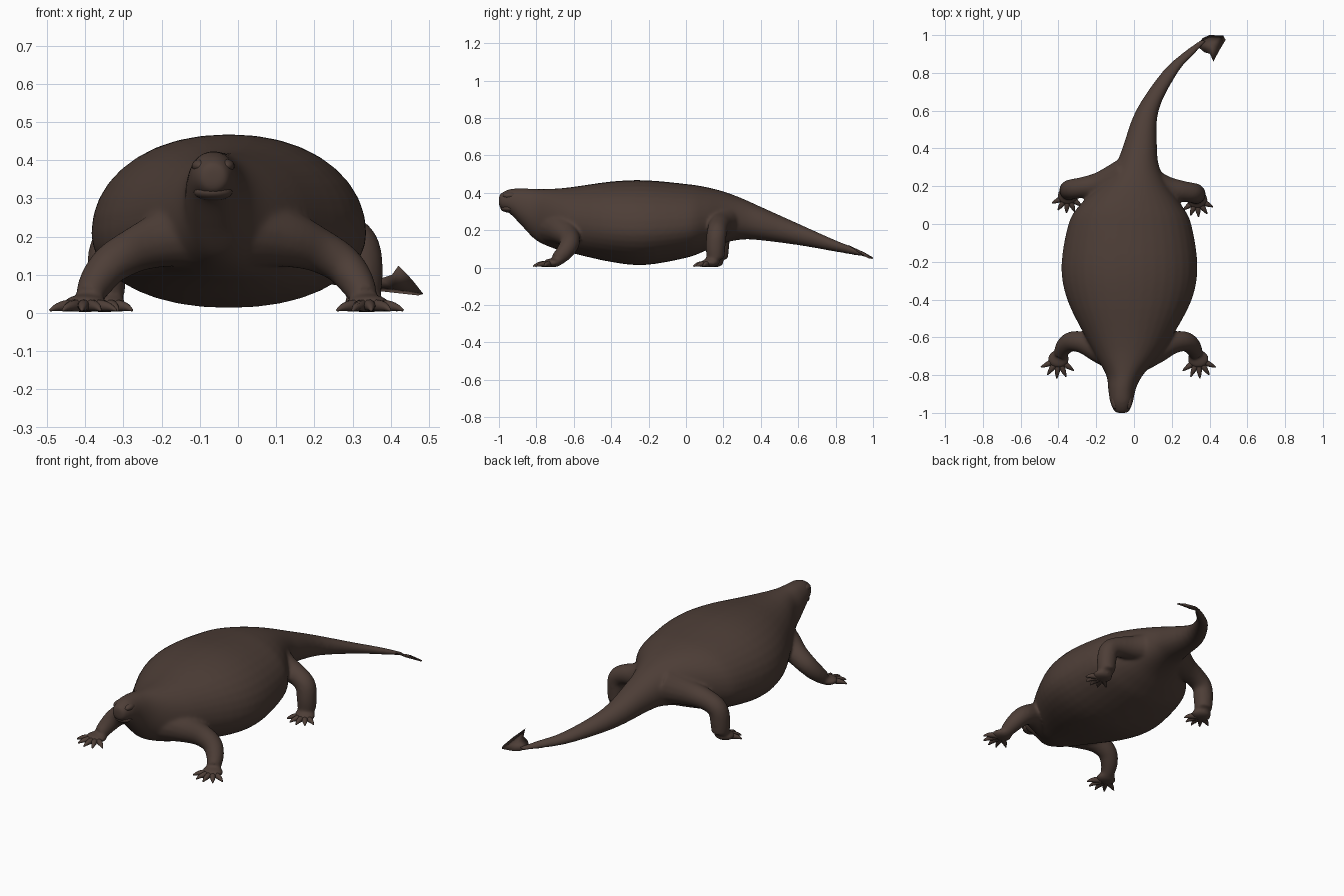
import bpy, bmesh, math
from mathutils import Vector

if "Cube" in bpy.data.objects:
    bpy.data.objects.remove(bpy.data.objects["Cube"])

skin = bpy.data.materials.new("dark brown hide")
skin.use_nodes = True
colour = (0.075, 0.048, 0.038, 1)
skin.diffuse_color = colour
skin.node_tree.nodes["Principled BSDF"].inputs["Base Color"].default_value = colour


def spline(rows, steps):
    """Smooth interpolation through rows of values."""
    out = []
    for i in range(len(rows) - 1):
        a, b, c, d = (rows[min(max(i + k, 0), len(rows) - 1)] for k in (-1, 0, 1, 2))
        for s in range(steps):
            t = s / steps
            out.append([q + t / 2 * (r - p + t * (2 * p - 5 * q + 4 * r - w + t * (3 * (q - r) + w - p)))
                        for p, q, r, w in zip(a, b, c, d)])
    return out + [list(rows[-1])]


def loft(bm, rings):
    loops = [[bm.verts.new(p) for p in ring] for ring in rings]
    for lo, hi in zip(loops, loops[1:]):
        for i in range(len(lo)):
            j = (i + 1) % len(lo)
            bm.faces.new((lo[i], lo[j], hi[j], hi[i]))
    bm.faces.new(loops[0][::-1])
    bm.faces.new(loops[-1])


def tube(bm, rows, steps=5, sides=16):
    """Tapered limb through rows of x, y, z, radius."""
    rows = spline(rows, steps)
    rings = []
    for i, (x, y, z, r) in enumerate(rows):
        tangent = Vector(rows[min(i + 1, len(rows) - 1)][:3]) - Vector(rows[max(i - 1, 0)][:3])
        u = tangent.cross(Vector((0.3, 1, 0.2))).normalized()
        v = tangent.cross(u).normalized()
        angles = [math.tau * k / sides for k in range(sides)]
        rings.append([Vector((x, y, z)) + r * (math.cos(a) * u + math.sin(a) * v) for a in angles])
    loft(bm, rings)


def ball(bm, centre, size):
    made = bmesh.ops.create_uvsphere(bm, u_segments=20, v_segments=12, radius=1)
    bmesh.ops.scale(bm, vec=size, verts=made["verts"])
    bmesh.ops.translate(bm, vec=centre, verts=made["verts"])


def finish(bm, name):
    bmesh.ops.recalc_face_normals(bm, faces=bm.faces)
    mesh = bpy.data.meshes.new(name)
    bm.to_mesh(mesh)
    bm.free()
    mesh.materials.append(skin)
    mesh.shade_smooth()
    obj = bpy.data.objects.new(name, mesh)
    bpy.context.collection.objects.link(obj)
    return obj


# Trunk from muzzle to tail end: y, middle x, half width, bottom z, top z
trunk = [
    (-1, -.065, .03, .33, .385), (-.985, -.065, .043, .312, .4), (-.94, -.066, .061, .287, .42),
    (-.87, -.063, .074, .215, .424), (-.8, -.05, .097, .145, .42), (-.7, -.035, .167, .1, .422),
    (-.6, -.028, .228, .075, .432), (-.4, -.024, .33, .03, .46), (-.22, -.024, .36, .014, .467),
    (0, -.022, .325, .052, .447), (.1, -.018, .27, .088, .432), (.2, -.003, .185, .13, .407),
    (.3, .015, .12, .15, .37), (.4, .03, .092, .146, .325), (.6, .07, .06, .12, .235),
    (.8, .188, .043, .085, .146), (.9, .285, .035, .067, .107), (.975, .372, .02, .055, .073)]
bm = bmesh.new()
rings = []
for y, x, w, lo, hi in spline(trunk, 4):
    # The heavy belly hangs, so it is widest below its middle
    waist = lo + (hi - lo) * (.5 - .22 * min(w, .33))
    ring = []
    for k in range(36):
        c, s = math.cos(math.tau * k / 36), math.sin(math.tau * k / 36)
        height = (hi - waist) if s > 0 else (waist - lo)
        ring.append((x + w * math.copysign(abs(c) ** 0.93, c), y,
                     waist + height * math.copysign(abs(s) ** 0.97, s)))
    rings.append(ring)
loft(bm, rings)

# Legs as outward distance from the middle, y, z, radius
front_leg = [(.05, -.69, .215, .1), (.15, -.66, .197, .078), (.235, -.628, .167, .06),
             (.3, -.622, .13, .053), (.338, -.648, .085, .047), (.36, -.69, .042, .037)]
hind_leg = [(.04, .24, .27, .1), (.17, .2, .24, .068), (.265, .183, .217, .056),
            (.322, .174, .18, .054), (.335, .168, .11, .053), (.335, .168, .045, .047)]
# Name, leg path, middle x, palm outward distance, palm y, toe reach
limbs = [("front", front_leg, -.03, .37, -.715, .102), ("hind", hind_leg, -.008, .342, .14, .092)]

for name, path, mid, out, palm_y, reach in limbs:
    for side, s in (("right", -1), ("left", 1)):
        shift = -.01 * s if name == "hind" else 0
        tube(bm, [(mid + s * x, y + shift, z, r) for x, y, z, r in path])
        palm = Vector((mid + s * out, palm_y + shift, .025))
        ball(bm, palm, (.058, .05, .024))
        # Five splayed, clawed toes
        toes = bmesh.new()
        for degrees in (-58, -28, 0, 30, 60):
            a = math.radians(degrees + 5)
            way = Vector((s * math.sin(a), -math.cos(a), 0))
            rows = []
            for part, z, r in ((.2, .02, .016), (.55, .019, .015), (.8, .015, .01), (1, .007, .003)):
                p = palm + way * reach * part
                rows.append((p.x, p.y, z, r))
            tube(toes, rows, 3, 10)
        finish(toes, f"{side}_{name}_toes")

# Blend the trunk and legs into one skin
body = finish(bm, "body")
remesh = body.modifiers.new("blend", "REMESH")
remesh.mode = "VOXEL"
remesh.voxel_size = .0085
remesh.use_smooth_shade = True
smooth = body.modifiers.new("soften", "SMOOTH")
smooth.factor = .5
smooth.iterations = 10

# Face: lower jaw, brows and muzzle
bm = bmesh.new()
ball(bm, (-.065, -.943, .316), (.051, .048, .022))
finish(bm, "lower_jaw")
bm = bmesh.new()
for s in (-1, 1):
    ball(bm, (-.065 + s * .034, -.94, .385), (.022, .04, .018))
finish(bm, "brows")
bm = bmesh.new()
ball(bm, (-.065, -.963, .354), (.042, .036, .03))
finish(bm, "muzzle")

# Thin barbed blade at the end of the tail
outline = [(.33, .945, .072), (.365, .985, .058), (.4, 1, .054), (.472, .998, .046), (.485, .975, .05),
           (.455, .925, .088), (.42, .86, .124), (.403, .9, .1), (.372, .91, .09)]
bm = bmesh.new()
middle = Vector((.41, .95, .075))
normal = Vector((.35, .45, .82)).normalized()
peaks = [bm.verts.new(middle + normal * h) for h in (.007, -.012)]
rim = [bm.verts.new(p) for p in outline]
for i, v in enumerate(rim):
    for peak in peaks:
        bm.faces.new((v, rim[(i + 1) % len(rim)], peak))
finish(bm, "tail_blade")
